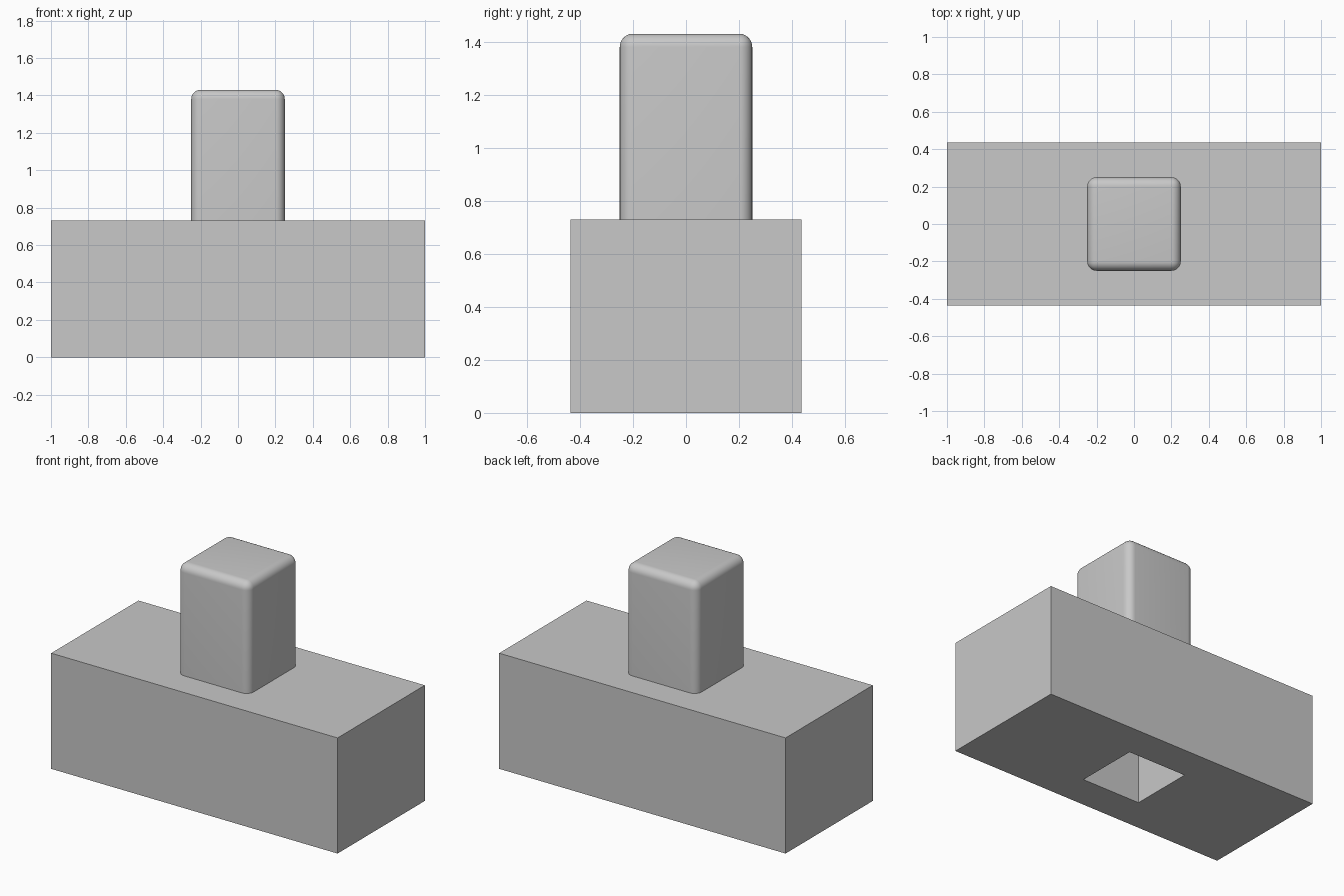
import bpy, bmesh, math
from mathutils import Matrix, Vector

cube = bpy.data.objects.get("Cube")
if cube:
    bpy.data.objects.remove(cube, do_unlink=True)

GREY = (0.58, 0.58, 0.58, 1)
grey = bpy.data.materials.new("plain grey")
grey.use_nodes = True
grey.diffuse_color = GREY
grey.node_tree.nodes["Principled BSDF"].inputs["Base Color"].default_value = GREY


def block(name, width, depth, z0, z1, radius=0):
    """Box between two heights, optionally rounded everywhere but its base."""
    bm = bmesh.new()
    centre = Matrix.Translation(Vector((0, 0, (z0 + z1) / 2)))
    bmesh.ops.create_cube(bm, size=1, matrix=centre @ Matrix.Diagonal((width, depth, z1 - z0, 1)))
    if radius:
        edges = [e for e in bm.edges if max(v.co.z for v in e.verts) > z0 + radius]
        bmesh.ops.bevel(bm, geom=edges, offset=radius, segments=8, profile=0.5,
                        affect='EDGES', clamp_overlap=True)
    mesh = bpy.data.meshes.new(name)
    bm.to_mesh(mesh)
    bm.free()
    mesh.materials.append(grey)
    obj = bpy.data.objects.new(name, mesh)
    bpy.context.collection.objects.link(obj)
    return obj


BASE_TOP, POST_TOP, WALL = 0.73, 1.43, 0.04

# Block with a square post standing on it
base = block("base_block", 2, 0.87, 0, BASE_TOP)
post = block("rounded_post", 0.5, 0.5, BASE_TOP, POST_TOP, radius=0.05)

# Square shaft running up from the underside into the post
shaft = block("shaft_cutter", 0.42, 0.42, -0.1, POST_TOP - WALL)
shaft.hide_render = True
shaft.hide_viewport = True
shaft.display_type = 'WIRE'
for obj in (base, post):
    cut = obj.modifiers.new("shaft", 'BOOLEAN')
    cut.operation = 'DIFFERENCE'
    cut.solver = 'EXACT'
    cut.object = shaft

# Smooth the rounded edges, keep the rest crisp
bpy.ops.object.select_all(action='DESELECT')
post.select_set(True)
bpy.context.view_layer.objects.active = post
bpy.ops.object.shade_smooth_by_angle(angle=math.radians(30))
